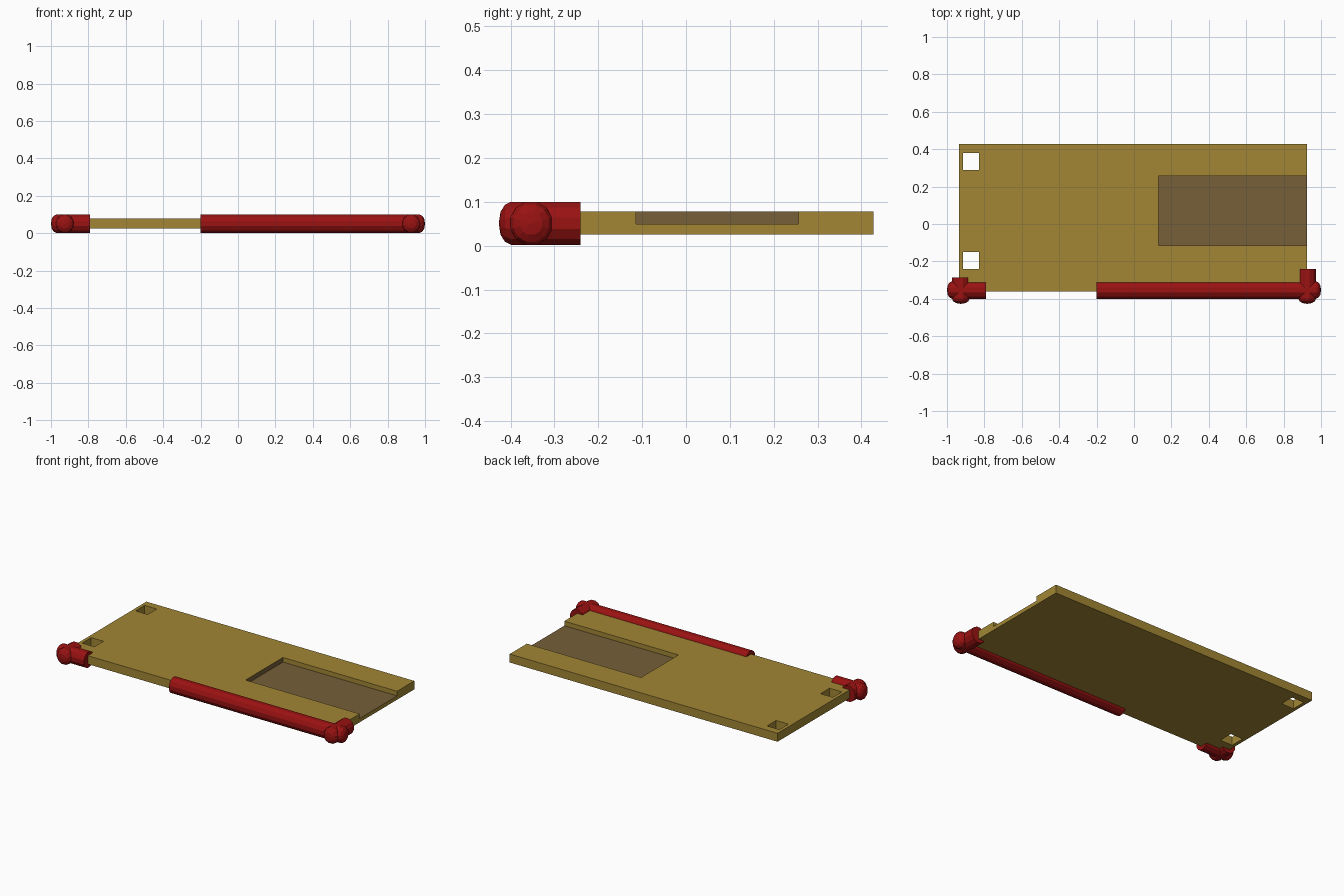
import bpy, bmesh, math
from mathutils import Vector

if "Cube" in bpy.data.objects:
    bpy.data.objects.remove(bpy.data.objects["Cube"])


def material(name, rgb):
    m = bpy.data.materials.new(name)
    m.diffuse_color = (*rgb, 1)
    m.use_nodes = True
    m.node_tree.nodes["Principled BSDF"].inputs["Base Color"].default_value = m.diffuse_color
    return m


gold = material("gold", (0.36, 0.24, 0.035))
brown = material("brown", (0.18, 0.115, 0.04))
red = material("red", (0.32, 0.006, 0.006))


def box(name, x0, x1, y0, y1, z0, z1):
    bpy.ops.mesh.primitive_cube_add(size=1, location=((x0 + x1) / 2, (y0 + y1) / 2, (z0 + z1) / 2))
    ob = bpy.context.object
    ob.name = name
    ob.scale = (x1 - x0, y1 - y0, z1 - z0)
    bpy.ops.object.transform_apply(location=True, scale=True)
    return ob


# Flat board with a recess open at the right end and two square through holes
board = box("board", -0.935, 0.925, -0.36, 0.427, 0.025, 0.078)
board.data.materials.append(gold)
board.data.materials.append(brown)
cutters = [
    box("recess_cutter", 0.132, 1.1, -0.114, 0.257, 0.049, 0.2),
    box("hole_cutter", -0.914, -0.829, 0.29, 0.38, -0.1, 0.2),
    box("hole_cutter", -0.914, -0.829, -0.24, -0.15, -0.1, 0.2),
]
bpy.context.view_layer.objects.active = board
for cutter in cutters:
    mod = board.modifiers.new("cut", 'BOOLEAN')
    mod.operation = 'DIFFERENCE'
    mod.solver = 'EXACT'
    mod.object = cutter
    bpy.ops.object.modifier_apply(modifier=mod.name)
    bpy.data.objects.remove(cutter)

# Brown recess floor and end wall
for p in board.data.polygons:
    c, n = p.center, p.normal
    floor = n.z > 0.9 and abs(c.z - 0.049) < 0.003
    end_wall = n.x > 0.9 and abs(c.x - 0.132) < 0.003
    p.material_index = 1 if floor or end_wall else 0

# Rail arm: straight tube from a corner, with a low dome past the corner
SIDES = 12
DOME = [(0.049, -0.046), (0.042, -0.060), (0.026, -0.070)]


def arm(name, corner, direction, length):
    bm = bmesh.new()
    d = Vector(direction)
    side = d.cross(Vector((0, 0, 1)))
    rings = []
    for r, t in [(0.049, length)] + DOME:
        ring = []
        for i in range(SIDES):
            a = 2 * math.pi * (i + 0.5) / SIDES
            ring.append(bm.verts.new(Vector(corner) + d * t + side * r * math.cos(a)
                                     + Vector((0, 0, r * math.sin(a) / math.cos(math.pi / SIDES)))))
        rings.append(ring)
    for a, b in zip(rings, rings[1:]):
        for i in range(SIDES):
            j = (i + 1) % SIDES
            bm.faces.new((a[i], a[j], b[j], b[i]))
    bm.faces.new(rings[0])
    tip = bm.verts.new(Vector(corner) - d * 0.074)
    for i in range(SIDES):
        bm.faces.new((rings[-1][i], rings[-1][(i + 1) % SIDES], tip))
    bmesh.ops.recalc_face_normals(bm, faces=bm.faces)
    me = bpy.data.meshes.new(name)
    bm.to_mesh(me)
    bm.free()
    me.materials.append(red)
    ob = bpy.data.objects.new(name, me)
    bpy.context.collection.objects.link(ob)


# Front rails and short side rails at both front corners
right = (0.926, -0.353, 0.051)
left = (-0.926, -0.353, 0.051)
arm("front_rail_right", right, (-1, 0, 0), 1.126)
arm("side_rail_right", right, (0, 1, 0), 0.112)
arm("front_rail_left", left, (1, 0, 0), 0.136)
arm("side_rail_left", left, (0, 1, 0), 0.066)
